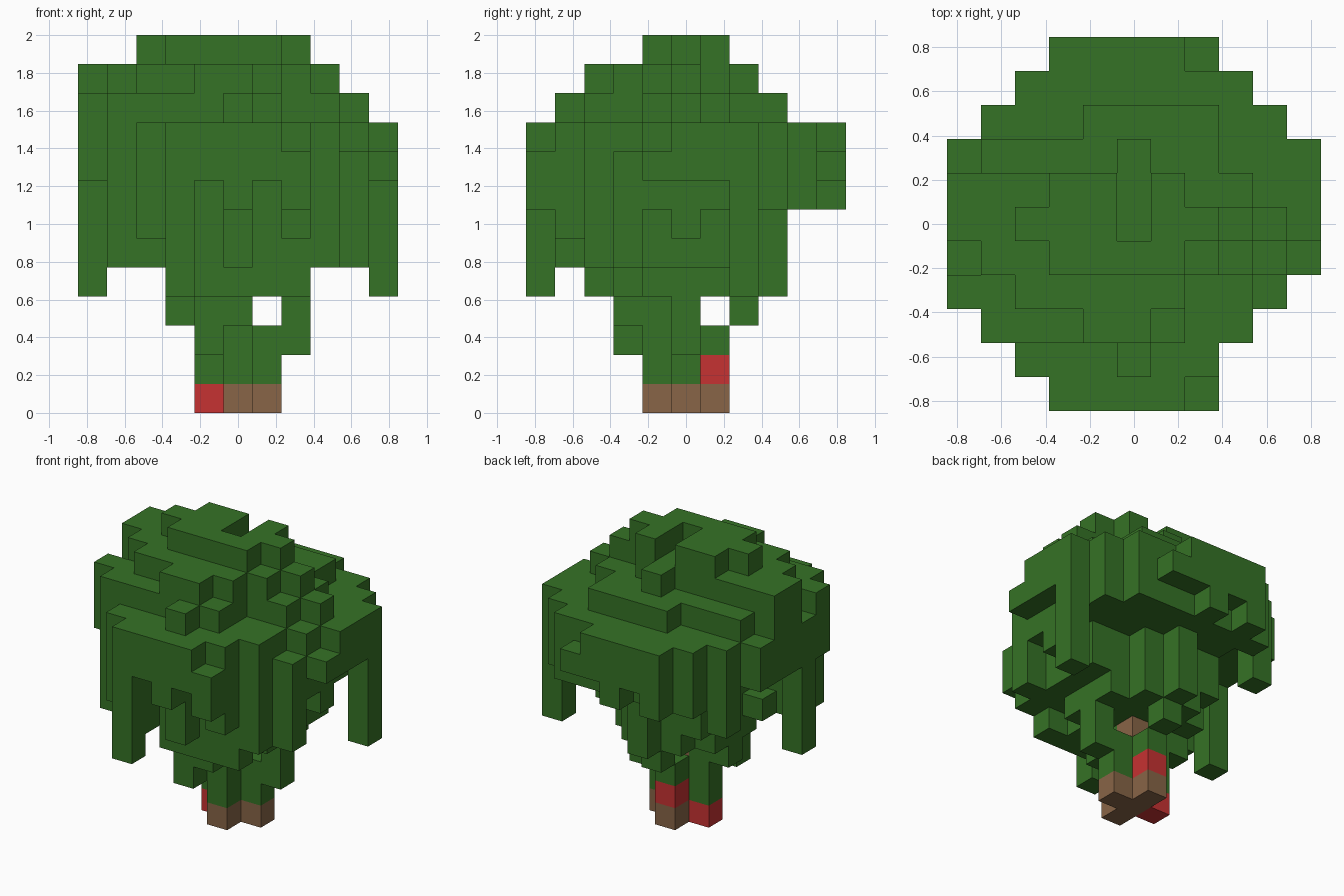
import bpy
import bmesh
from mathutils import Vector

cube = bpy.data.objects.get("Cube")
if cube:
    bpy.data.objects.remove(cube, do_unlink=True)

UNIT = 2 / 13          # edge of one block; the tree is thirteen blocks tall
leaves, wood, fruit = set(), set(), set()


def fill(cells, xs, ys, zs):
    """Add a box of blocks; each span is inclusive, or one index."""
    spans = [s if isinstance(s, tuple) else (s, s) for s in (xs, ys, zs)]
    for x in range(spans[0][0], spans[0][1] + 1):
        for y in range(spans[1][0], spans[1][1] + 1):
            for z in range(spans[2][0], spans[2][1] + 1):
                cells.add((x, y, z))


def column(x, y, low, high):
    """Replace whatever stands at a grid position by a hanging strand."""
    for z in range(4, 13):
        leaves.discard((x, y, z))
    fill(leaves, x, y, (low, high))


def underside(x, y):
    """Lowest leaf block of the crown at a grid position."""
    if (abs(x) <= 1 and abs(y) <= 2) or (abs(x) == 2 and abs(y) <= 1):
        return 4
    if -1 <= x <= 2 and y == -3:
        return 4
    if x <= -3 and -1 <= y <= 3:
        return 8
    if abs(x) == 1 and y == 5:
        return 8
    if y >= 3 or (x >= 2 and y == 2):
        return 7
    if x == 5 or y == -5:
        return 8
    if x == 4 and abs(y) < 2:
        return 6 if y == 0 else 7
    return 5


# Crown: rounded plan, from back row to front row
rows = [(-2, 2), (-3, 3), (-4, 4), (-5, 5), (-5, 5), (-5, 5),
        (-5, 5), (-5, 4), (-4, 3), (-3, 2), (-2, 2)]
for row, (left, right) in enumerate(rows):
    y = 5 - row
    for x in range(left, right + 1):
        fill(leaves, x, y, (underside(x, y), 9))

# Crown: first raised terrace
terrace = {3: (-1, 2), 2: (-4, 2), 1: (-5, 3), 0: (-5, 4),
           -1: (-4, 3), -2: (-5, 1), -3: (-4, 1), -4: (0, 0)}
for y, span in terrace.items():
    fill(leaves, span, y, 10)

# Crown: second terrace
terrace = {2: (0, 0), 1: (-5, 1), 0: (-5, 3), -1: (-4, 2), -2: (-3, 1), -3: (-1, 0)}
for y, span in terrace.items():
    fill(leaves, span, y, 11)

# Crown: top cap, with a groove running in from the back
for y, span in {1: (-2, 1), 0: (-3, 2), -1: (-2, 1)}.items():
    fill(leaves, span, y, 12)
for y in (0, 1):
    leaves.discard((0, y, 12))

# Strands and short tufts around the rim
column(-2, -5, 4, 9)
column(5, 2, 4, 9)
column(-5, -1, 4, 9)
column(-5, -2, 8, 10)
column(0, -5, 7, 9)
column(2, -5, 7, 8)
column(2, 5, 8, 8)
column(5, -1, 8, 8)
column(4, -2, 5, 8)
column(-3, -4, 6, 9)
column(2, -4, 6, 9)
column(-1, -4, 8, 9)
column(1, -4, 8, 9)
column(-4, 3, 6, 9)
column(0, 3, 4, 10)
leaves.add((-3, -1, 5))

# Leaves around the stem
for x, y in ((1, 0), (-1, 0), (0, 1), (0, -1)):
    fill(leaves, x, y, (1, 2))
fill(leaves, -1, -2, (2, 4))
fill(leaves, 2, 0, (2, 4))
fill(leaves, (-2, -1), 0, 3)
fill(leaves, 0, (-2, -1), 3)
fill(leaves, 0, 2, 3)

# Trunk core on a cross-shaped foot, and two red blocks
fill(wood, 0, 0, (0, 3))
fill(wood, (0, 1), 0, 0)
fill(wood, 0, (-1, 1), 0)
fruit.add((-1, 0, 0))
fruit.add((0, 1, 1))
leaves -= wood | fruit
solid = leaves | wood | fruit


def material(name, colour):
    mat = bpy.data.materials.new(name)
    mat.use_nodes = True
    mat.diffuse_color = (*colour, 1)
    shader = next(n for n in mat.node_tree.nodes if n.type == 'BSDF_PRINCIPLED')
    shader.inputs["Base Color"].default_value = (*colour, 1)
    shader.inputs["Roughness"].default_value = 0.9
    return mat


def build(name, cells, mat):
    """Make a mesh of the exposed block faces, merging flat areas."""
    bm = bmesh.new()
    for cell in sorted(cells):
        centre = Vector(cell) + Vector((0, 0, 0.5))
        for axis in range(3):
            for sign in (-1, 1):
                normal = Vector((0, 0, 0))
                normal[axis] = sign
                if tuple(int(a + b) for a, b in zip(cell, normal)) in solid:
                    continue
                u = Vector((0, 0, 0))
                u[(axis + 1) % 3] = 0.5
                v = normal.cross(u)
                mid = centre + normal / 2
                corners = (mid - u - v, mid + u - v, mid + u + v, mid - u + v)
                bm.faces.new([bm.verts.new(c * UNIT) for c in corners])
    bmesh.ops.remove_doubles(bm, verts=bm.verts[:], dist=UNIT / 100)
    bmesh.ops.dissolve_limit(bm, angle_limit=0.01, verts=bm.verts[:], edges=bm.edges[:])
    mesh = bpy.data.meshes.new(name)
    bm.to_mesh(mesh)
    bm.free()
    mesh.materials.append(mat)
    obj = bpy.data.objects.new(name, mesh)
    bpy.context.collection.objects.link(obj)


build("foliage", leaves, material("leaf green", (0.036, 0.17, 0.019)))
build("trunk", wood, material("bark brown", (0.246, 0.13, 0.063)))
build("red_blocks", fruit, material("berry red", (0.565, 0.032, 0.032)))
